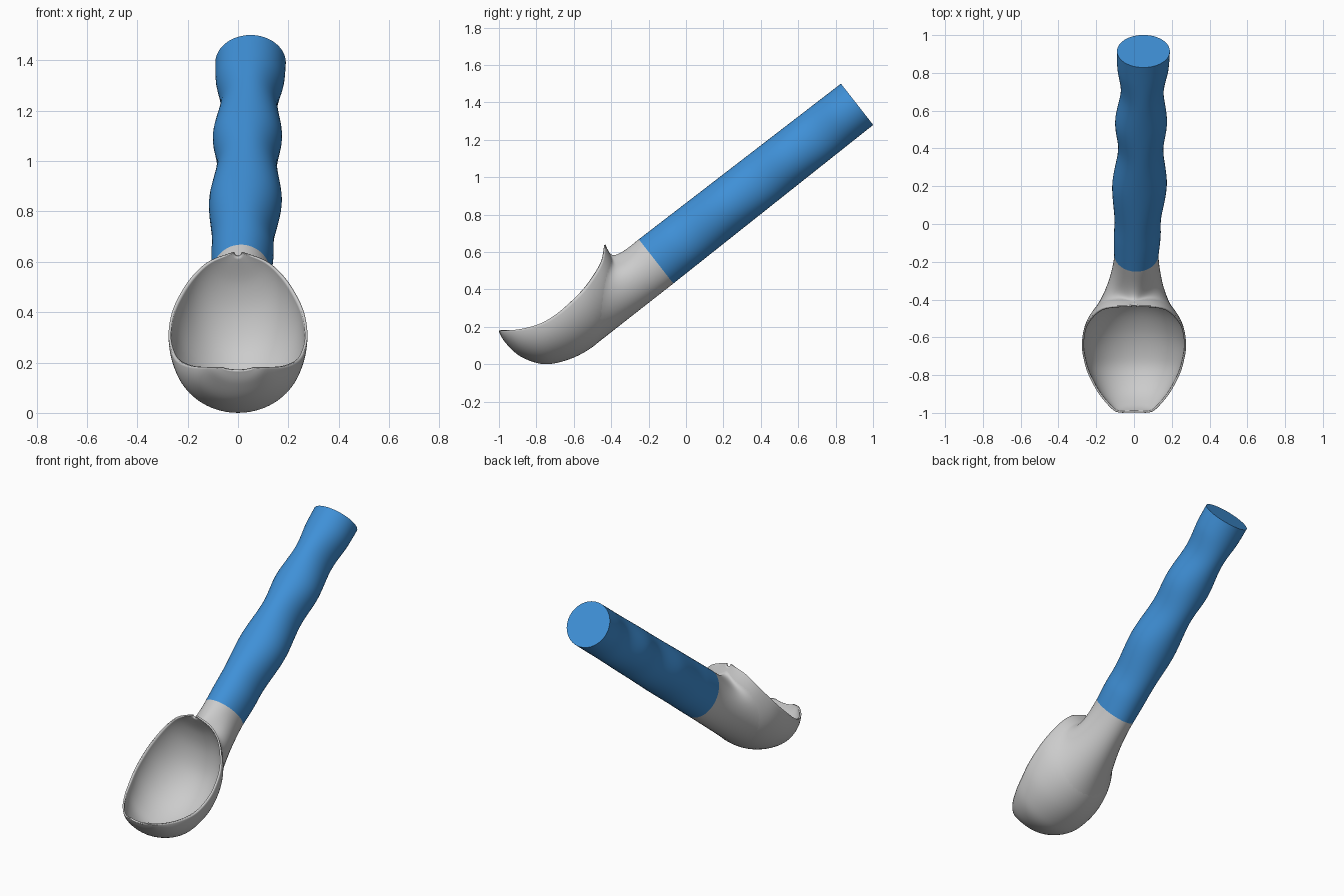
import bpy, bmesh, math
from mathutils import Vector

if "Cube" in bpy.data.objects:
    bpy.data.objects.remove(bpy.data.objects["Cube"])

def spline(rows, s):
    """Catmull-Rom through evenly spaced rows of numbers, s in row units."""
    n = len(rows) - 1
    i = min(max(int(s), 0), n - 1)
    f = s - i
    p0, p1, p2, p3 = (rows[min(max(k, 0), n)] for k in (i - 1, i, i + 1, i + 2))
    return [0.5 * (2*b + (c - a)*f + (2*a - 5*b + 4*c - d)*f*f + (3*b - a - 3*c + d)*f**3)
            for a, b, c, d in zip(p0, p1, p2, p3)]

def loft(name, rings, closed, cap_end=False):
    """Skin a list of point rings into a smooth mesh object."""
    bm = bmesh.new()
    vs = [[bm.verts.new(p) for p in r] for r in rings]
    m = len(rings[0])
    for a, b in zip(vs, vs[1:]):
        for j in range(m if closed else m - 1):
            k = (j + 1) % m
            bm.faces.new((a[j], a[k], b[k], b[j]))
    if cap_end:
        bm.faces.new(vs[0])
        bm.faces.new(vs[-1])
    bmesh.ops.recalc_face_normals(bm, faces=bm.faces)
    if not closed:  # open bowl: make the outside face outwards
        bm.normal_update()
        low = min(bm.faces, key=lambda f: f.calc_center_median().z)
        if low.normal.z > 0:
            bmesh.ops.reverse_faces(bm, faces=bm.faces)
    me = bpy.data.meshes.new(name)
    bm.to_mesh(me)
    bm.free()
    ob = bpy.data.objects.new(name, me)
    bpy.context.collection.objects.link(ob)
    return ob

def smooth(ob):
    bpy.ops.object.select_all(action='DESELECT')
    bpy.context.view_layer.objects.active = ob
    ob.select_set(True)
    bpy.ops.object.shade_smooth_by_angle(angle=math.radians(40))

# Bowl stations: rim y, rim z, rim half width, keel y, keel z
STATIONS = [
    (-1.00, .180, .06, -.998, .168), (-.985, .180, .11, -.965, .115),
    (-.90, .186, .185, -.89, .045), (-.80, .210, .24, -.78, .003),
    (-.72, .250, .265, -.68, .010), (-.64, .312, .276, -.56, .055),
    (-.55, .400, .262, -.45, .135), (-.49, .480, .225, -.375, .245),
    (-.45, .550, .175, -.35, .380), (-.435, .605, .11, -.37, .510),
    (-.43, .640, .015, -.425, .625)]

def bowl_pt(s, th):
    ry, rz, w, ky, kz = spline(STATIONS, s)
    f = math.sin(th)
    return Vector((w * math.cos(th), ry + (ky - ry) * f, rz + (kz - rz) * f))

# Scoop bowl
bowl = loft("scoop_bowl", [[bowl_pt(i / 6, math.pi * j / 48) for j in range(49)]
                           for i in range(61)], False)
sol = bowl.modifiers.new("thickness", 'SOLIDIFY')
sol.thickness = 0.01
sol.offset = -1
smooth(bowl)

# Handle: slanted axis with wavy finger-grip sides
LENGTH = 1.364
START = Vector((0, -.16, .55))
AXIS = Vector((0, .788, .616)).normalized()
UP = Vector((0, -AXIS.z, AXIS.y))
# grip knots: distance along axis, left x, right x
GRIP = [(0, -.105, .13), (.12, -.106, .141), (.25, -.104, .144), (.47, -.115, .174),
        (.70, -.084, .155), (.89, -.10, .175), (1.09, -.07, .157),
        (1.25, -.088, .183), (LENGTH, -.09, .19)]
SEG = 48

def handle_ring(row):
    t, left, right = row
    depth = .15 - .01 * t / LENGTH
    c = START + AXIS * t + Vector(((left + right) / 2, 0, 0))
    ring = []
    for j in range(SEG):
        a = 2 * math.pi * j / SEG
        ring.append(c + Vector((math.sin(a) * (right - left) / 2, 0, 0)) + UP * math.cos(a) * depth)
    return ring

n = (len(GRIP) - 1) * 8
handle = loft("handle", [handle_ring(spline(GRIP, i / 8)) for i in range(n + 1)], True, True)
blue = bpy.data.materials.new("blue_grip")
blue.diffuse_color = (0.05, 0.28, 0.68, 1)
blue.use_nodes = True
blue.node_tree.nodes["Principled BSDF"].inputs["Base Color"].default_value = blue.diffuse_color
handle.data.materials.append(blue)
smooth(handle)

# Neck: flares from the handle end into the back of the bowl
def bowl_loop(a, scale):
    return bowl_pt(7.6 + 2.1 * scale * math.cos(a),
                   math.pi / 2 - math.radians(74) * scale * math.sin(a))

end = handle_ring(GRIP[0])
STEPS = 20
rings = [[] for _ in range(STEPS + 1)]
for j in range(SEG):
    a = 2 * math.pi * j / SEG
    p0, p1 = bowl_loop(a, 1), end[j]
    reach = (p1 - p0).length
    t0 = (bowl_loop(a, .85) - p0).normalized() * reach * .95
    t1 = AXIS * reach * 1.1
    for i in range(STEPS + 1):
        f = i / STEPS
        rings[i].append(p0 * (2*f**3 - 3*f*f + 1) + t0 * (f**3 - 2*f*f + f)
                        + p1 * (3*f*f - 2*f**3) + t1 * (f**3 - f*f))
neck = loft("neck", rings, True)
smooth(neck)
